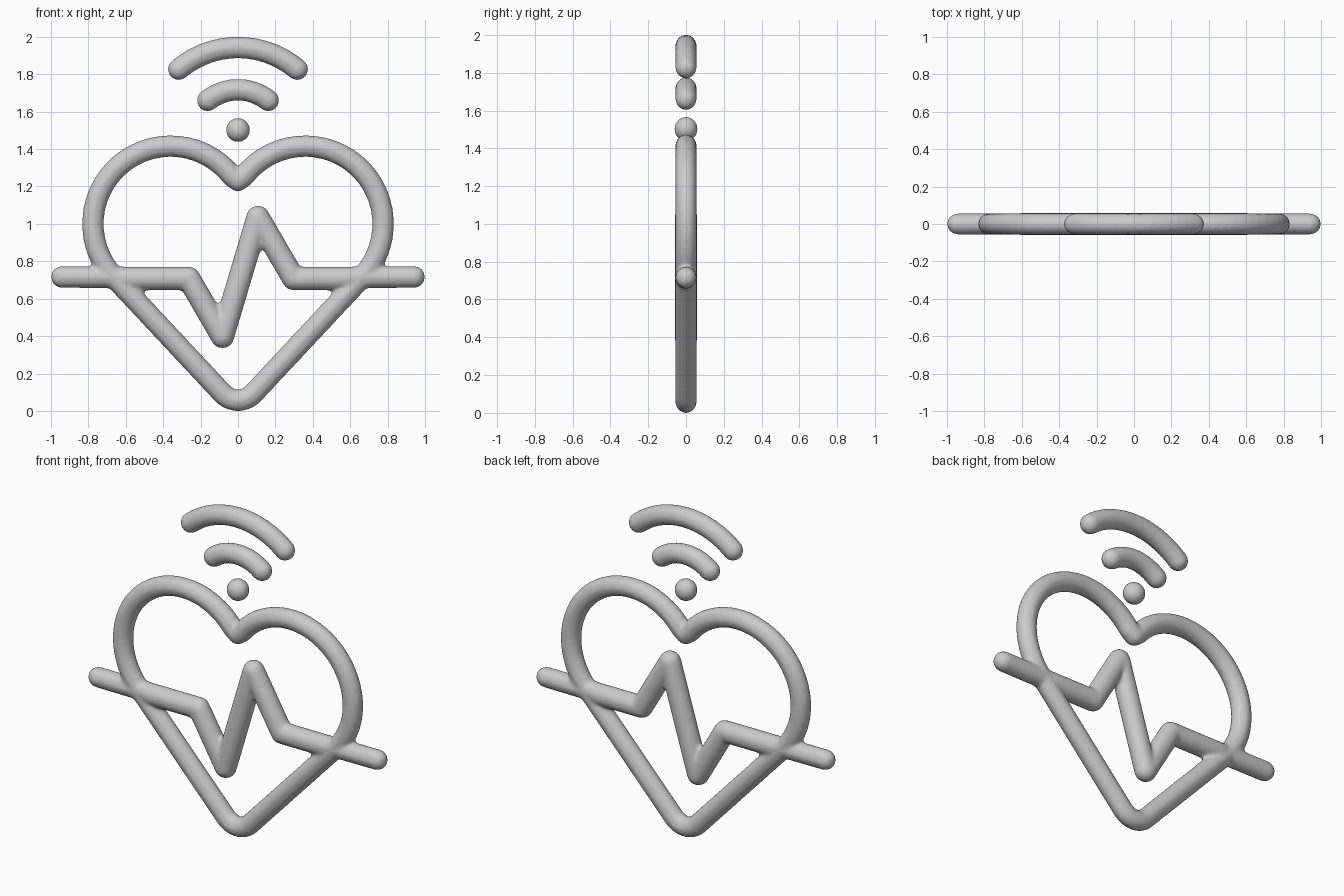
import bpy, bmesh
from math import sin, cos, radians
from mathutils import Matrix, Vector

if "Cube" in bpy.data.objects:
    bpy.data.objects.remove(bpy.data.objects["Cube"])

R = 0.058        # tube radius
DEPTH = 0.96     # slight flattening of tubes along y


def arc(cx, cz, r, a0, a1, n):
    """Points on a circle arc in the xz plane (degrees)."""
    angles = [radians(a0 + (a1 - a0) * i / n) for i in range(n + 1)]
    return [(cx + r * cos(a), cz + r * sin(a)) for a in angles]


def add_ball(bm, p, r):
    bmesh.ops.create_uvsphere(bm, u_segments=24, v_segments=16, radius=r,
                              matrix=Matrix.Translation((p[0], 0, p[1])))


def add_tube(bm, pts, r):
    """Round-jointed, round-ended tube through the given xz points."""
    for p in pts:
        add_ball(bm, p, r)
    for p, q in zip(pts, pts[1:]):
        a, b = Vector((p[0], 0, p[1])), Vector((q[0], 0, q[1]))
        d = b - a
        if d.length < 1e-5:
            continue
        m = Matrix.Translation((a + b) / 2) @ d.to_track_quat('Z', 'Y').to_matrix().to_4x4()
        bmesh.ops.create_cone(bm, cap_ends=True, segments=24, radius1=r,
                              radius2=r, depth=d.length, matrix=m)


def finish(bm, name, smooth=4):
    """Flatten a little, then fuse overlapping pieces into one smooth skin."""
    bmesh.ops.scale(bm, vec=(1, DEPTH, 1), verts=bm.verts)
    me = bpy.data.meshes.new(name)
    bm.to_mesh(me)
    bm.free()
    ob = bpy.data.objects.new(name, me)
    bpy.context.collection.objects.link(ob)
    rm = ob.modifiers.new("fuse", 'REMESH')
    rm.mode = 'VOXEL'
    rm.voxel_size = 0.011
    rm.use_smooth_shade = True
    sm = ob.modifiers.new("soften", 'SMOOTH')
    sm.factor = 0.5
    sm.iterations = smooth
    return ob


# heart outline fused with the pulse line
bm = bmesh.new()
left = [(0, 1.232)] + arc(-0.36, 1.0, 0.416, 38, 223.6, 28)
tip = arc(0, 0.168, 0.111, 223.6, 270, 5)
half = left + tip
add_tube(bm, half, R)
add_tube(bm, [(-x, z) for x, z in half], R)

# outer bar ends, then the slightly thicker zigzag between them
for s in (-1, 1):
    add_tube(bm, [(s * 0.942, 0.716), (s * 0.6, 0.714)], R)
add_tube(bm, [(-0.6, 0.708), (-0.263, 0.708), (-0.083, 0.398),
              (0.107, 1.035), (0.297, 0.708), (0.6, 0.708)], 0.063)
finish(bm, "heart_with_pulse_line", 6)

# signal arcs
for name, cz, r, half_angle in (("small_signal_arc", 1.457, 0.26, 38.5),
                                ("large_signal_arc", 1.452, 0.491, 40.2)):
    bm = bmesh.new()
    add_tube(bm, arc(0, cz, r, 90 - half_angle, 90 + half_angle, 16), R)
    finish(bm, name)

# signal dot
bm = bmesh.new()
add_ball(bm, (0, 1.502), 0.064)
finish(bm, "signal_dot", 2)
